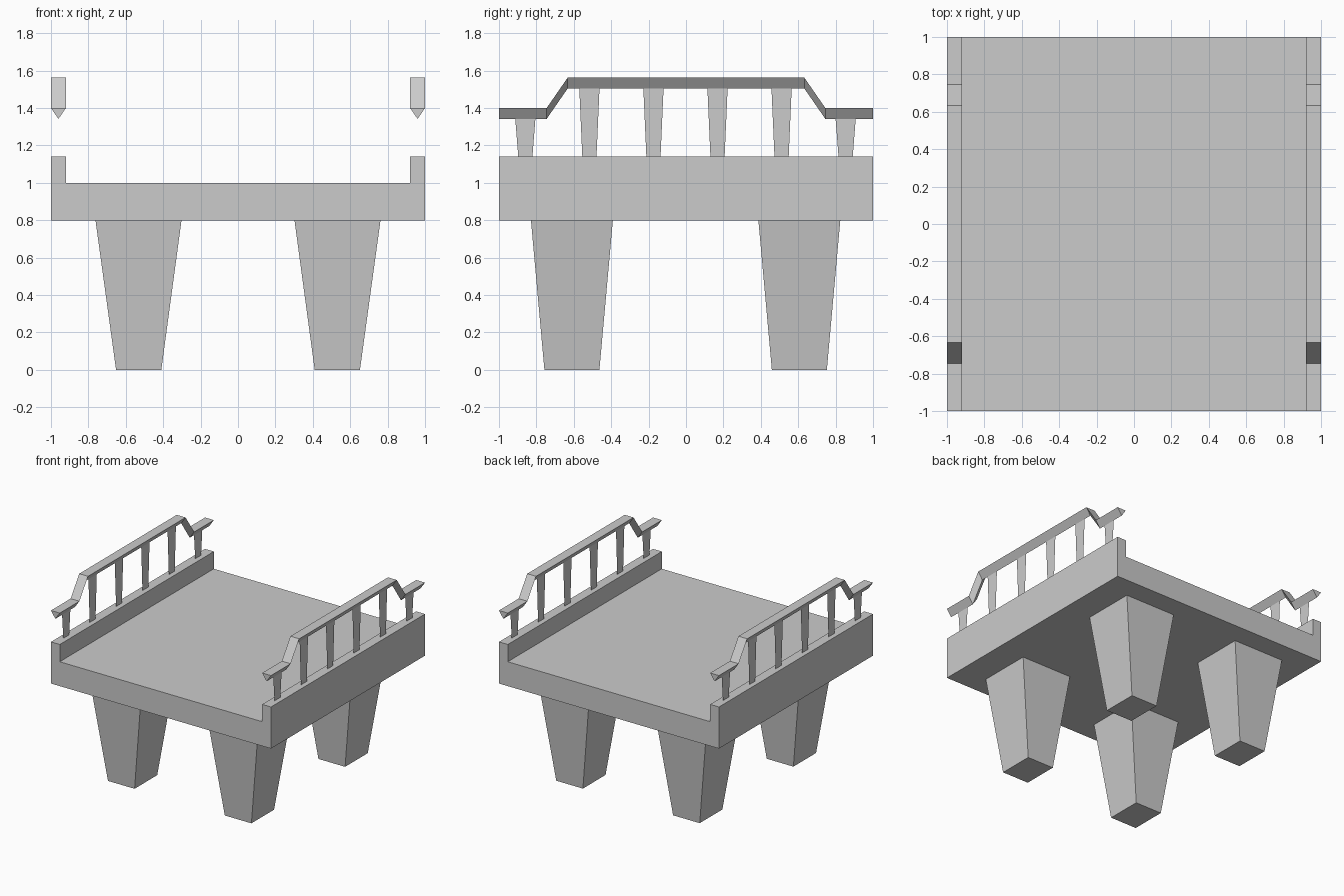
import bpy

if "Cube" in bpy.data.objects:
    bpy.data.objects.remove(bpy.data.objects["Cube"])

stone = bpy.data.materials.new("grey_stone")
stone.diffuse_color = (0.6, 0.6, 0.6, 1)
stone.use_nodes = True
stone.node_tree.nodes["Principled BSDF"].inputs["Base Color"].default_value = stone.diffuse_color


def make(name, verts, faces):
    mesh = bpy.data.meshes.new(name)
    mesh.from_pydata(verts, [], faces)
    mesh.materials.append(stone)
    obj = bpy.data.objects.new(name, mesh)
    bpy.context.collection.objects.link(obj)
    return obj


def loft(name, sections):
    """Skin a row of matching closed sections and cap both ends."""
    n = len(sections[0])
    verts = [p for s in sections for p in s]
    faces = [(k * n + i, k * n + (i + 1) % n, (k + 1) * n + (i + 1) % n, (k + 1) * n + i)
             for k in range(len(sections) - 1) for i in range(n)]
    last = (len(sections) - 1) * n
    faces += [tuple(reversed(range(n))), tuple(range(last, last + n))]
    return make(name, verts, faces)


# Deck with raised curbs: channel profile swept front to back
half = [(1, 0.8), (1, 1.142), (0.92, 1.142), (0.92, 1.0)]
profile = half + [(-x, z) for x, z in reversed(half)]
loft("deck", [[(x, y, z) for x, z in profile] for y in (1, -1)])

# Tapered legs
for sx in (-1, 1):
    for cy in (-0.61, 0.606):
        loft("leg", [[(sx * cx + dx * hx, cy + dy * hy, z)
                      for dx, dy in ((-1, -1), (1, -1), (1, 1), (-1, 1))]
                     for z, cx, hx, hy in ((0, 0.531, 0.121, 0.147), (0.8, 0.532, 0.23, 0.219))])

# Handrails: triangular section following a stepped path
path = [(-1, 1.4), (-0.745, 1.4), (-0.633, 1.562), (0.633, 1.562), (0.745, 1.4), (1, 1.4)]
for cx in (-0.96, 0.96):
    loft("handrail", [[(cx - 0.04, y, z), (cx, y, z - 0.058), (cx + 0.04, y, z)]
                      for y, z in path])

    # Flat tapered balusters
    for i in range(6):
        y = -0.859 + 0.3425 * i
        top = 1.345 if i in (0, 5) else 1.505
        pts = [(cx, y - 0.038, 1.142), (cx, y + 0.038, 1.142),
               (cx, y + 0.054, top), (cx, y - 0.054, top)]
        make("baluster", pts, [(0, 1, 2, 3)])
